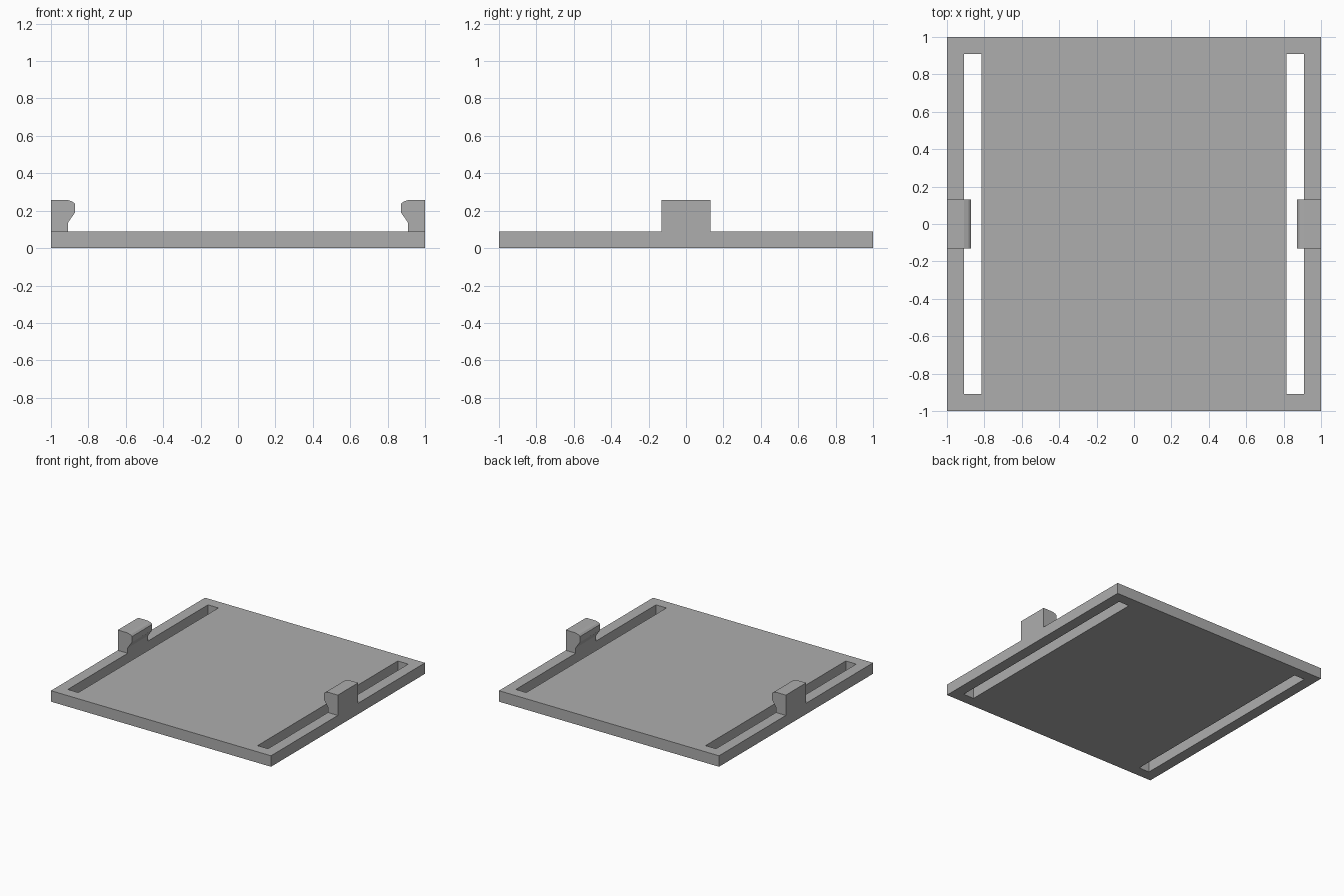
import bpy
import bmesh

if "Cube" in bpy.data.objects:
    bpy.data.objects.remove(bpy.data.objects["Cube"], do_unlink=True)

grey = bpy.data.materials.new("plain grey")
grey.use_nodes = True
colour = (0.42, 0.42, 0.42, 1)
grey.diffuse_color = colour
grey.node_tree.nodes["Principled BSDF"].inputs["Base Color"].default_value = colour

THICK = 0.09      # plate thickness
SLOT_IN, SLOT_OUT, SLOT_END = 0.815, 0.91, 0.91
HOOK_HALF = 0.132


def finish(name, bm):
    bmesh.ops.recalc_face_normals(bm, faces=bm.faces)
    mesh = bpy.data.meshes.new(name)
    bm.to_mesh(mesh)
    bm.free()
    mesh.materials.append(grey)
    obj = bpy.data.objects.new(name, mesh)
    bpy.context.collection.objects.link(obj)
    return obj


def extrude(bm, faces, vec):
    geom = bmesh.ops.extrude_face_region(bm, geom=faces)["geom"]
    verts = [v for v in geom if isinstance(v, bmesh.types.BMVert)]
    bmesh.ops.translate(bm, verts=verts, vec=vec)


# Base plate: a sheet divided along the slot edges, slots left open
bm = bmesh.new()
xs = [-1, -SLOT_OUT, -SLOT_IN, SLOT_IN, SLOT_OUT, 1]
ys = [-1, -SLOT_END, SLOT_END, 1]
grid = [[bm.verts.new((x, y, 0)) for y in ys] for x in xs]
for i in range(len(xs) - 1):
    for j in range(len(ys) - 1):
        if j == 1 and i in (1, 3):
            continue
        bm.faces.new((grid[i][j], grid[i + 1][j], grid[i + 1][j + 1], grid[i][j + 1]))
extrude(bm, bm.faces[:], (0, 0, THICK))
bmesh.ops.dissolve_limit(bm, angle_limit=0.01, verts=bm.verts[:], edges=bm.edges[:])
finish("base_plate", bm)

# Snap hooks: a stem with a nose facing the middle, mirrored to both sides
profile = [(1, THICK), (0.91, THICK), (0.91, 0.134), (0.872, 0.19),
           (0.872, 0.237), (0.885, 0.249), (0.91, 0.257), (1, 0.257)]
for name, side in (("left_hook", 1), ("right_hook", -1)):
    bm = bmesh.new()
    face = bm.faces.new([bm.verts.new((side * x, -HOOK_HALF, z)) for x, z in profile])
    extrude(bm, [face], (0, 2 * HOOK_HALF, 0))
    finish(name, bm)
